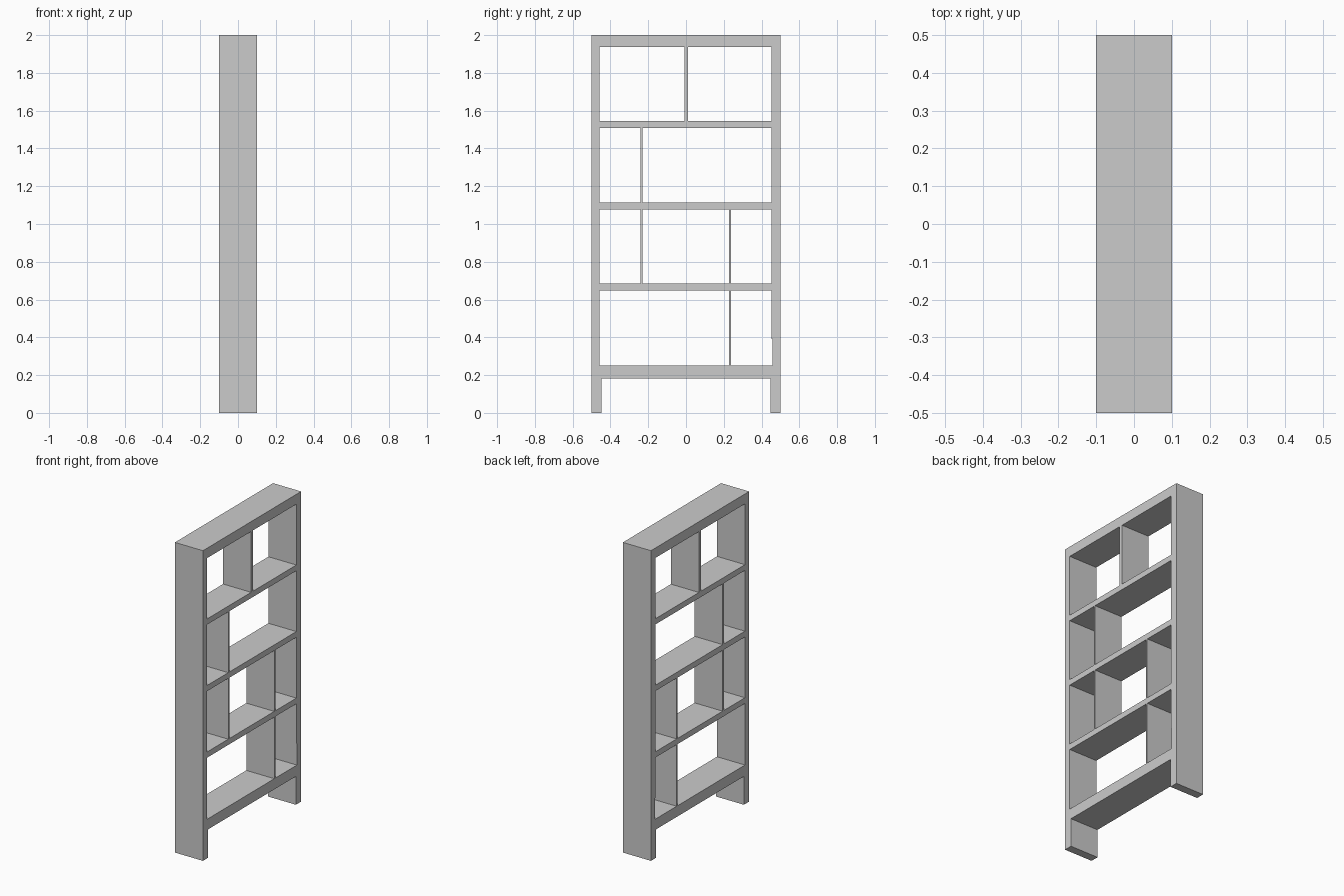
import bpy
from math import pi

if "Cube" in bpy.data.objects:
    bpy.data.objects.remove(bpy.data.objects["Cube"])

DEPTH = 0.2
IN_L, IN_R = -0.458, 0.452      # inner faces of the side panels
# bottom and top of each bay, lowest first, with its divider spans in y
BAYS = [
    (0.252, 0.649, [(0.227, 0.238)]),
    (0.686, 1.078, [(-0.242, -0.231), (0.227, 0.238)]),
    (1.115, 1.507, [(-0.242, -0.231)]),
    (1.544, 1.936, [(-0.009, 0.011)]),
]


def rect(y0, y1, z0, z1):
    return [(y0, z0), (y1, z0), (y1, z1), (y0, z1)]


def extrude_profile(name, loops):
    """Fill (y, z) loops, inner loops being holes, and extrude along x."""
    cu = bpy.data.curves.new(name, 'CURVE')
    cu.dimensions = '2D'
    cu.fill_mode = 'BOTH'
    cu.extrude = DEPTH / 2
    for pts in loops:
        sp = cu.splines.new('POLY')
        sp.points.add(len(pts) - 1)
        for p, (y, z) in zip(sp.points, pts):
            p.co = (y, z, 0, 1)
        sp.use_cyclic_u = True
        sp.use_smooth = False
    ob = bpy.data.objects.new(name, cu)
    ob.rotation_euler = (pi / 2, 0, pi / 2)
    bpy.context.collection.objects.link(ob)
    bpy.ops.object.select_all(action='DESELECT')
    ob.select_set(True)
    bpy.context.view_layer.objects.active = ob
    bpy.ops.object.convert(target='MESH')
    return bpy.context.object


# carcass: side panels, shelves and feet in one outline with open bays
outline = [(-0.5, 0), (-0.447, 0), (-0.447, 0.183), (0.447, 0.183),
           (0.447, 0), (0.5, 0), (0.5, 2), (-0.5, 2)]
holes = [rect(IN_L, IN_R, z0, z1) for z0, z1, _ in BAYS]
# small step in the right panel of the lowest bay
holes[0] = [(IN_L, 0.252), (0.457, 0.252), (0.457, 0.39),
            (IN_R, 0.39), (IN_R, 0.649), (IN_L, 0.649)]
extrude_profile("shelf_frame", [outline] + holes)

# upright dividers
for i, (z0, z1, spans) in enumerate(BAYS, 1):
    for j, (y0, y1) in enumerate(spans, 1):
        extrude_profile(f"divider_{i}_{j}", [rect(y0, y1, z0, z1)])
